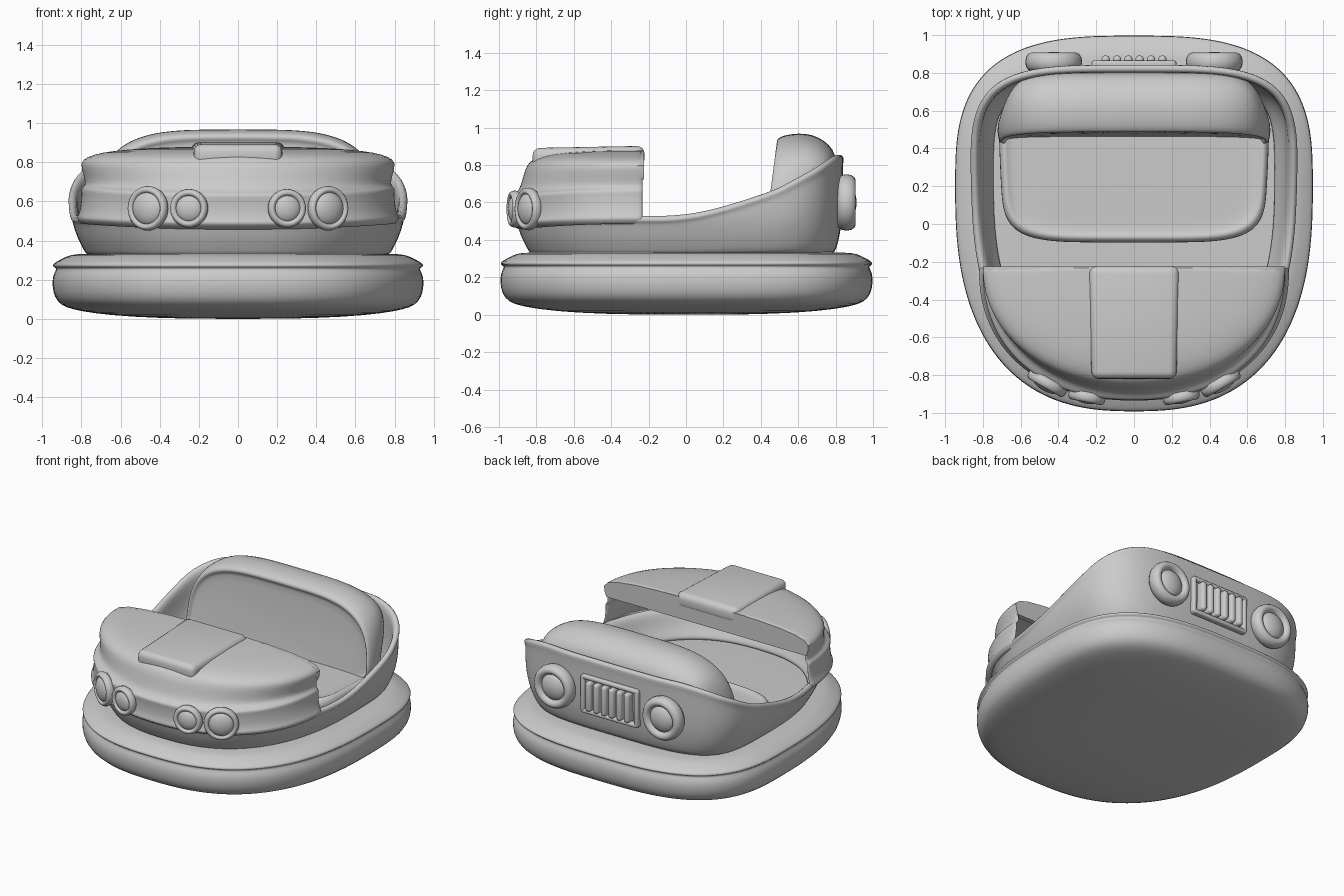
import bpy, bmesh
from math import sin, cos, pi
from mathutils import Matrix, Vector

if "Cube" in bpy.data.objects:
    bpy.data.objects.remove(bpy.data.objects["Cube"])


def spow(v, p):
    return (abs(v) ** p) * (1 if v >= 0 else -1)


def finish(name, bm, thick=0, subdiv=1):
    me = bpy.data.meshes.new(name)
    bm.to_mesh(me)
    bm.free()
    me.polygons.foreach_set("use_smooth", [True] * len(me.polygons))
    ob = bpy.data.objects.new(name, me)
    bpy.context.collection.objects.link(ob)
    if thick:
        m = ob.modifiers.new("thickness", 'SOLIDIFY')
        m.thickness = thick
    if subdiv:
        m = ob.modifiers.new("smooth", 'SUBSURF')
        m.levels = m.render_levels = subdiv
    return ob


def loft(name, rings, closed=True, cap=True, thick=0, subdiv=1):
    bm = bmesh.new()
    rows = [[bm.verts.new(p) for p in r] for r in rings]
    n = len(rows[0])
    for a, b in zip(rows, rows[1:]):
        for i in range(n if closed else n - 1):
            j = (i + 1) % n
            bm.faces.new((a[i], a[j], b[j], b[i]))
    if cap:
        bm.faces.new(rows[0][::-1])
        bm.faces.new(rows[-1])
        bmesh.ops.recalc_face_normals(bm, faces=bm.faces)
    return finish(name, bm, thick, subdiv)


def plan(i, n, a, yc, front, back, nf, nb):
    """Point on an egg-shaped plan outline with separate front and back roundness."""
    t = 2 * pi * i / n
    e, b = (nb, back) if sin(t) >= 0 else (nf, front)
    return a * spow(cos(t), 2 / e), yc + b * spow(sin(t), 2 / e)


def interp(pts, v):
    if v <= pts[0][0]:
        return pts[0][1]
    for (x0, y0), (x1, y1) in zip(pts, pts[1:]):
        if v <= x1:
            return y0 + (y1 - y0) * (v - x0) / (x1 - x0)
    return pts[-1][1]


def box(name, x0, x1, y0, y1, z0, z1, bevel):
    bm = bmesh.new()
    bmesh.ops.create_cube(bm, size=1)
    for v in bm.verts:
        v.co = ((x0 + x1) / 2 + v.co.x * (x1 - x0), (y0 + y1) / 2 + v.co.y * (y1 - y0),
                (z0 + z1) / 2 + v.co.z * (z1 - z0))
    bmesh.ops.bevel(bm, geom=bm.edges[:], offset=bevel, segments=4, profile=0.5, affect='EDGES')
    return finish(name, bm, 0, 0)


N = 80

# rubber bumper with closed floor
BUMPER = [(0, .7), (.01, .4), (.03, .2), (.05, .1), (.07, .045), (.11, .012), (.17, 0), (.22, .003),
          (.25, .02), (.26, .02), (.268, .002), (.283, .004), (.302, .04), (.326, .085),
          (.335, .14), (.335, .5)]
loft("bumper", [[(*plan(i, N, .95 - d, .2, 1.195 - d, .8 - d, 2.55, 3), z) for i in range(N)]
                for z, d in BUMPER])

# body tub with a rim that sweeps up to the rear
RIM = [(-.3, .50), (-.22, .505), (-.1, .50), (.1, .525), (.3, .585), (.5, .66), (.7, .77), (.82, .85)]
INSET = [(.32, .09), (.4, .045), (.5, .01), (.6, 0), (.9, 0)]
rings = []
for t in (0, .15, .3, .5, .7, .85, .94, 1):
    ring = []
    for i in range(N):
        y0 = plan(i, N, .86, .2, 1.13, .64, 2.4, 4)[1]
        z = .32 + (interp(RIM, y0) - .32) * t
        d = interp(INSET, z) - (.015 if t == 1 else 0)
        ring.append((*plan(i, N, .86 - d, .2, 1.12 - d, .64 - d * .5, 2.45, 4), z))
    rings.append(ring)
loft("body_tub", rings, cap=False, thick=.04)

# front cowl: ridged band, then bulging hood (z, half width, depth)
COWL = [(.45, .80, .66), (.475, .82, .695), (.49, .825, .71), (.51, .81, .695), (.58, .80, .695),
        (.62, .80, .70), (.638, .803, .705), (.652, .78, .67), (.70, .785, .65), (.76, .80, .635),
        (.80, .803, .62), (.828, .775, .595), (.85, .70, .54), (.866, .57, .45), (.876, .4, .3),
        (.88, .2, .15), (.88, .01, .01)]
rings = []
for z, sx, sy in COWL:
    e = 2.25 if z < .64 else 2.08
    lift = .03 if z < .7 else .015 if z < .78 else 0
    rings.append([(sx * spow(cos(t), 2 / e), -.23 + sy * spow(sin(t), 2 / e), z + lift * cos(t) ** 2)
                  for t in (pi + pi * i / 48 for i in range(49))])
loft("front_cowl", rings, closed=False, cap=False, thick=.02)

# dashboard strip closing the upper rear of the hood
half = [(sx, z) for z, sx, sy in COWL if z >= .72][:-1]
half.insert(0, (.785, .725))
section = half + [(-x, z) for x, z in reversed(half)]
loft("dashboard", [[(x * .995, y, z - .003) for x, z in section] for y in (-.26, -.225)], subdiv=0)
bpy.context.view_layer.objects.active = bpy.data.objects["dashboard"]
bpy.data.objects["dashboard"].select_set(True)
bpy.ops.object.shade_smooth_by_angle(angle=.6)

# raised hood panel, narrowing and dropping toward the nose
panel = box("hood_panel", -.24, .24, -.82, -.222, .79, .902, .04)
for v in panel.data.vertices:
    if v.co.y < -.5:
        v.co.x *= .94
        v.co.z -= .01

# seat cushion with piped edge
SEAT = [(.34, 0), (.41, -.005), (.445, 0), (.463, .018), (.463, .035), (.447, .05), (.45, .15), (.455, .3)]
rings = []
for z, d in SEAT:
    ring = []
    for i in range(64):
        x, y = plan(i, 64, .71 - d, .32, .415 - d, .41 - d, 5, 5)
        ring.append((x * (1 + .06 * (y - .4)), y, z))
    rings.append(ring)
loft("seat_cushion", rings)

# arched seat back, layered from front to rear (y, inset)
BACK = [(.515, .3), (.505, .09), (.502, .065), (.482, .05), (.482, .03), (.505, .015), (.56, .002),
        (.64, 0), (.71, .02), (.765, .06), (.80, .11), (.82, .2)]
rings = []
for y, d in BACK:
    ring = []
    for i in range(41):
        t = pi * i / 40
        x, z = (.73 - d * .6) * spow(cos(t), .52), .36 + (.61 - d) * spow(sin(t), .52)
        lean = .12 * (z - .9) * max(0, (.7 - y) / .2)
        low = max(0, (.85 - z) / .4)
        x *= 1 - .22 * min(1, low) * max(0, (y - .56) / .25)
        ring.append((x, y + lean - .06 * low * max(0, (y - .6) / .2), z))
    rings.append(ring)
loft("seat_back", rings)


def lamp(name, pos, angle, r, tube, lens, bulge):
    """Ring plus domed lens; angle turns the facing direction about z from -y."""
    frame = Matrix.Translation(pos) @ Matrix.Rotation(angle, 4, 'Z') @ Matrix.Rotation(pi / 2, 4, 'X')
    rows = []
    for i in range(33):
        a = 2 * pi * i / 32
        rows.append([frame @ Vector(((r + tube * cos(b)) * cos(a), (r + tube * cos(b)) * sin(a),
                                     1.5 * tube * sin(b))) for b in (2 * pi * k / 12 for k in range(12))])
    ring = loft(name + "_ring", rows, cap=False, subdiv=0)
    bm = bmesh.new()
    bm.from_mesh(ring.data)
    bmesh.ops.remove_doubles(bm, verts=bm.verts, dist=1e-5)
    bmesh.ops.recalc_face_normals(bm, faces=bm.faces)
    bm.to_mesh(ring.data)
    bm.free()
    bm = bmesh.new()
    bmesh.ops.create_uvsphere(bm, u_segments=32, v_segments=16, radius=lens,
                              matrix=frame @ Matrix.Diagonal((1, 1, bulge, 1)))
    finish(name + "_lens", bm, 0, 0)


# head lamps and tail lamps
for side, s in (("left", -1), ("right", 1)):
    for kind, x, r, turn in (("outer", .46, .095, .52), ("inner", .25, .08, .2)):
        dy = .70 * (1 - (x / .81) ** 2.25) ** (1 / 2.25)
        lamp(f"{side}_{kind}_headlamp", (s * x, -.23 - dy - .008, .565), s * turn, r, .019, r - .008, .5)
    lamp(f"{side}_tail_lamp", (s * .425, .858, .6), pi, .118, .033, .098, .55)

# rear grille: frame and vertical ribs
for z in (.485, .725):
    box("grille_frame_bar", -.22, .22, .82, .865, z - .015, z + .015, .012)
for x in (-.21, .21):
    box("grille_frame_side", x - .015, x + .015, .82, .865, .475, .735, .012)
for k in range(6):
    x = -.15 + .06 * k
    box("grille_rib", x - .022, x + .022, .81, .892, .5, .71, .02)
